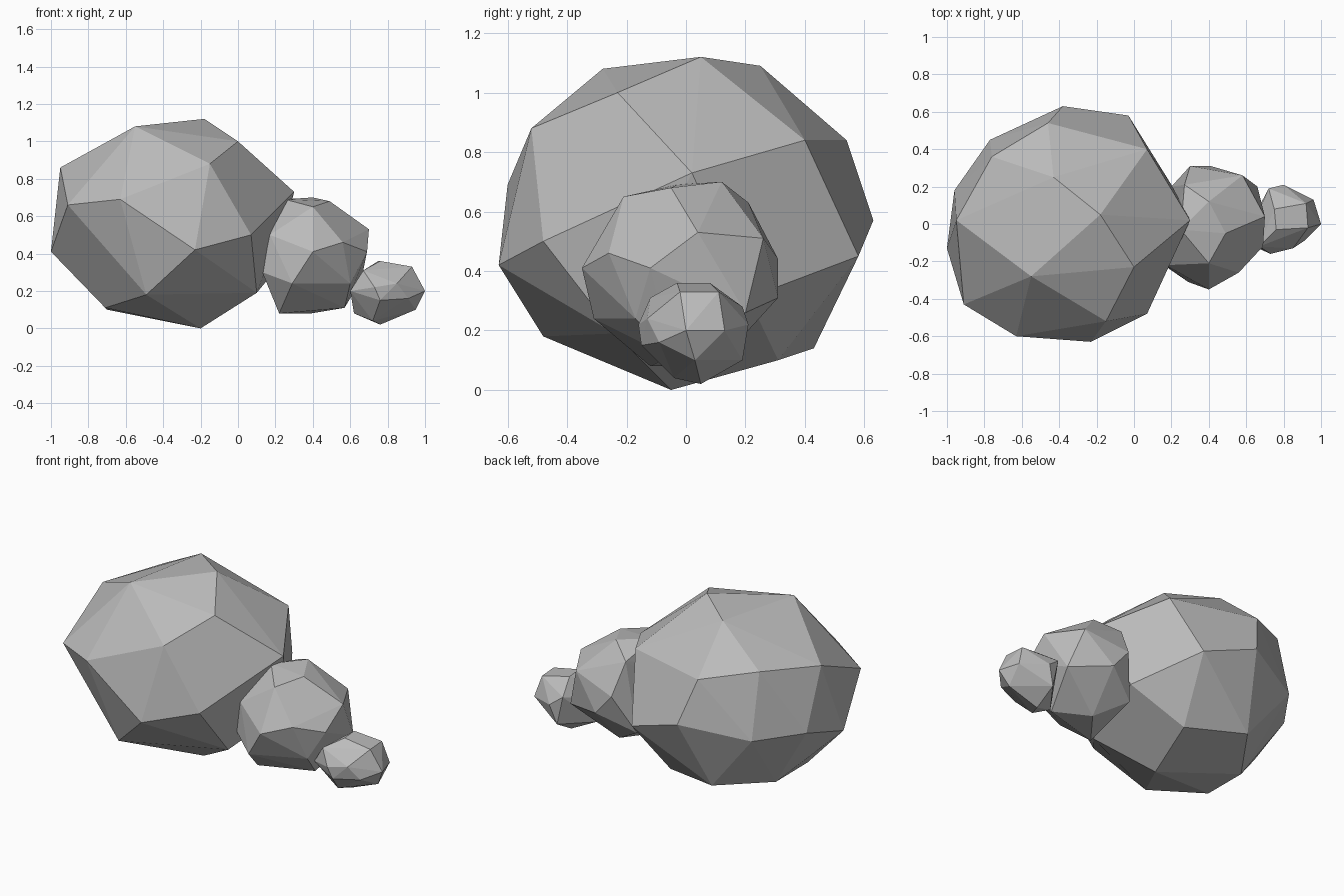
import bpy
import bmesh
import math
from mathutils import Vector

# Remove the default object only
default_cube = bpy.data.objects.get("Cube")
if default_cube:
    bpy.data.objects.remove(default_cube, do_unlink=True)


def flat_material(name, colour):
    """Create a plain matte material with one colour."""
    material = bpy.data.materials.new(name)
    material.use_nodes = True
    material.diffuse_color = colour
    shader = material.node_tree.nodes.get("Principled BSDF")
    shader.inputs["Base Color"].default_value = colour
    shader.inputs["Roughness"].default_value = 0.9
    return material


def chiselled_rock(name, corners, material):
    """Wrap a faceted convex shell around a few corner points."""
    bm = bmesh.new()
    for corner in corners:
        bm.verts.new(Vector(corner))
    bmesh.ops.convex_hull(bm, input=bm.verts[:], use_existing_faces=False)

    # Drop any corner that fell inside the shell
    loose = [vert for vert in bm.verts if not vert.link_faces]
    bmesh.ops.delete(bm, geom=loose, context="VERTS")

    # Merge almost coplanar triangles into broad facets
    bmesh.ops.dissolve_limit(
        bm,
        angle_limit=math.radians(3),
        verts=bm.verts[:],
        edges=bm.edges[:],
    )
    bmesh.ops.recalc_face_normals(bm, faces=bm.faces[:])

    mesh = bpy.data.meshes.new(name + "_mesh")
    bm.to_mesh(mesh)
    bm.free()
    mesh.materials.append(material)
    for polygon in mesh.polygons:
        polygon.use_smooth = False

    rock = bpy.data.objects.new(name, mesh)
    bpy.context.scene.collection.objects.link(rock)
    return rock


stone_grey = flat_material("stone_grey", (0.5, 0.5, 0.5, 1))

# Large boulder: crown, shoulders, waist, then underside
large_crown = [
    (-.18, .05, 1.12), (-.55, -.28, 1.08), (-.43, .25, 1.09), (0, -.23, 1),
]
large_shoulders = [
    (-.95, .02, .86), (-.15, -.52, .88), (.3, .02, .73), (-.63, -.6, .69),
    (-.91, -.43, .66), (-.76, .36, .9), (-.46, .54, .84), (.07, .4, .84),
]
large_waist = [
    (-1, -.13, .41), (-.23, -.63, .42), (.07, -.48, .5), (-.77, .45, .5),
    (-.96, .18, .5), (-.38, .63, .57), (-.03, .58, .45), (.2, .21, .31),
]
large_underside = [
    (-.2, -.05, 0), (-.7, .11, .1), (-.71, -.19, .11), (-.49, -.48, .18),
    (.1, -.24, .19), (-.48, .43, .14), (-.11, .31, .1),
]
chiselled_rock(
    "large_boulder",
    large_crown + large_shoulders + large_waist + large_underside,
    stone_grey,
)

# Medium boulder, partly sunk into the large one
medium_top = [
    (.4, -.21, .65), (.49, -.05, .68), (.4, .12, .7), (.25, -.03, .69),
    (.27, .21, .63),
]
medium_waist = [
    (.4, -.35, .41), (.56, -.26, .46), (.7, .04, .53), (.58, .26, .51),
    (.69, -.12, .41), (.3, .31, .44), (.41, .31, .31), (.17, -.22, .5),
]
medium_underside = [
    (.66, .2, .26), (.29, -.31, .24), (.6, -.17, .24), (.22, -.12, .08),
    (.39, .1, .08), (.57, -.05, .11), (.2, .2, .2), (.13, -.2, .3),
]
chiselled_rock(
    "medium_boulder",
    medium_top + medium_waist + medium_underside,
    stone_grey,
)

# Small stone at the end of the row
small_top = [
    (.76, -.03, .36), (.75, .08, .36), (.93, -.02, .33), (.92, .11, .33),
    (.67, -.12, .31), (.72, .19, .28),
]
small_waist = [
    (1, 0, .2), (.96, .13, .2), (.8, .21, .22), (.73, -.16, .22),
    (.85, -.13, .24), (.91, -.09, .16), (.6, -.1, .2),
]
small_underside = [
    (.76, -.15, .15), (.95, .03, .1), (.76, .19, .1), (.76, .05, .02),
    (.72, -.04, .04), (.62, 0, .08),
]
chiselled_rock(
    "small_stone",
    small_top + small_waist + small_underside,
    stone_grey,
)
